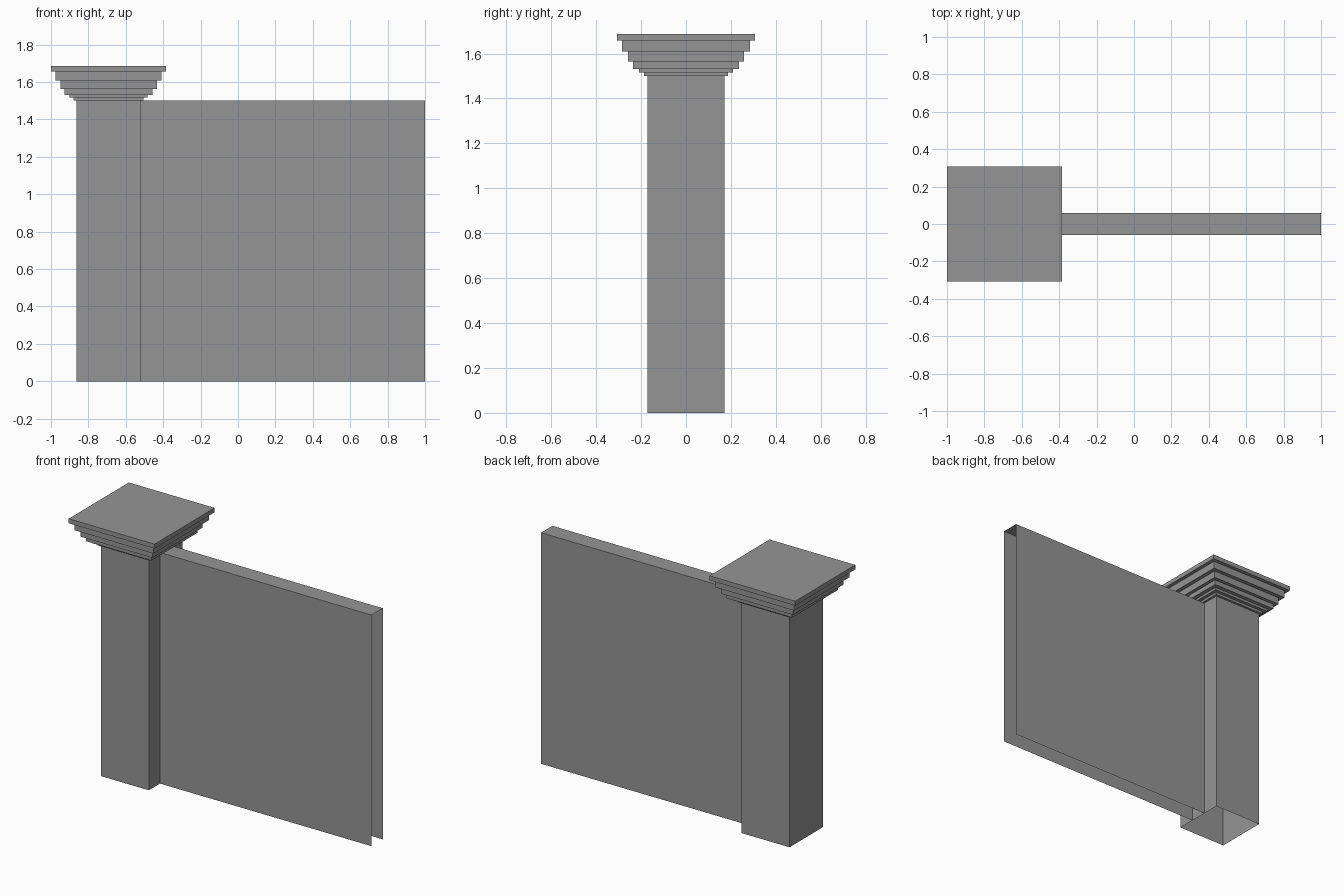
import bpy
import bmesh

if "Cube" in bpy.data.objects:
    bpy.data.objects.remove(bpy.data.objects["Cube"], do_unlink=True)

grey = bpy.data.materials.new("stone grey")
grey.use_nodes = True
colour = (0.3, 0.3, 0.3, 1)
grey.diffuse_color = colour
grey.node_tree.nodes["Principled BSDF"].inputs["Base Color"].default_value = colour

POST_X = -0.692
POST_HALF = 0.172
WALL_HALF = 0.058
HEIGHT = 1.5


def finish(name, bm):
    mesh = bpy.data.meshes.new(name)
    bm.to_mesh(mesh)
    bm.free()
    mesh.materials.append(grey)
    obj = bpy.data.objects.new(name, mesh)
    bpy.context.collection.objects.link(obj)


def open_box(name, low, high, open_sides):
    """Box with the faces pointing along the listed (axis, sign) pairs removed."""
    bm = bmesh.new()
    bmesh.ops.create_cube(bm, size=1)
    for v in bm.verts:
        for i in range(3):
            v.co[i] = high[i] if v.co[i] > 0 else low[i]
    bm.normal_update()
    gone = [f for f in bm.faces
            if any(f.normal[axis] * sign > 0.9 for axis, sign in open_sides)]
    bmesh.ops.delete(bm, geom=gone, context="FACES")
    finish(name, bm)


# Hollow post, open underneath
open_box("post", (POST_X - POST_HALF, -POST_HALF, 0),
         (POST_X + POST_HALF, POST_HALF, HEIGHT), [(2, -1)])

# Hollow wall: two sides and a top, open at the ends and underneath
open_box("wall", (POST_X + POST_HALF, -WALL_HALF, 0),
         (1, WALL_HALF, HEIGHT), [(2, -1), (0, 1), (0, -1)])

# Stepped cap: square rings joined from the post outward (half width, bottom, top)
tiers = [(0.187, HEIGHT, 1.516), (0.209, 1.516, 1.532), (0.235, 1.532, 1.564),
         (0.258, 1.564, 1.609), (0.284, 1.609, 1.657), (0.308, 1.657, 1.686)]
bm = bmesh.new()
rings = []
for half, bottom, top in tiers:
    for z in (bottom, top):
        rings.append([bm.verts.new((POST_X + sx * half, sy * half, z))
                      for sx, sy in ((-1, -1), (1, -1), (1, 1), (-1, 1))])
for a, b in zip(rings, rings[1:]):
    for i in range(4):
        j = (i + 1) % 4
        bm.faces.new((a[i], a[j], b[j], b[i]))
bm.faces.new(rings[0][::-1])
bm.faces.new(rings[-1])
finish("stepped_cap", bm)
